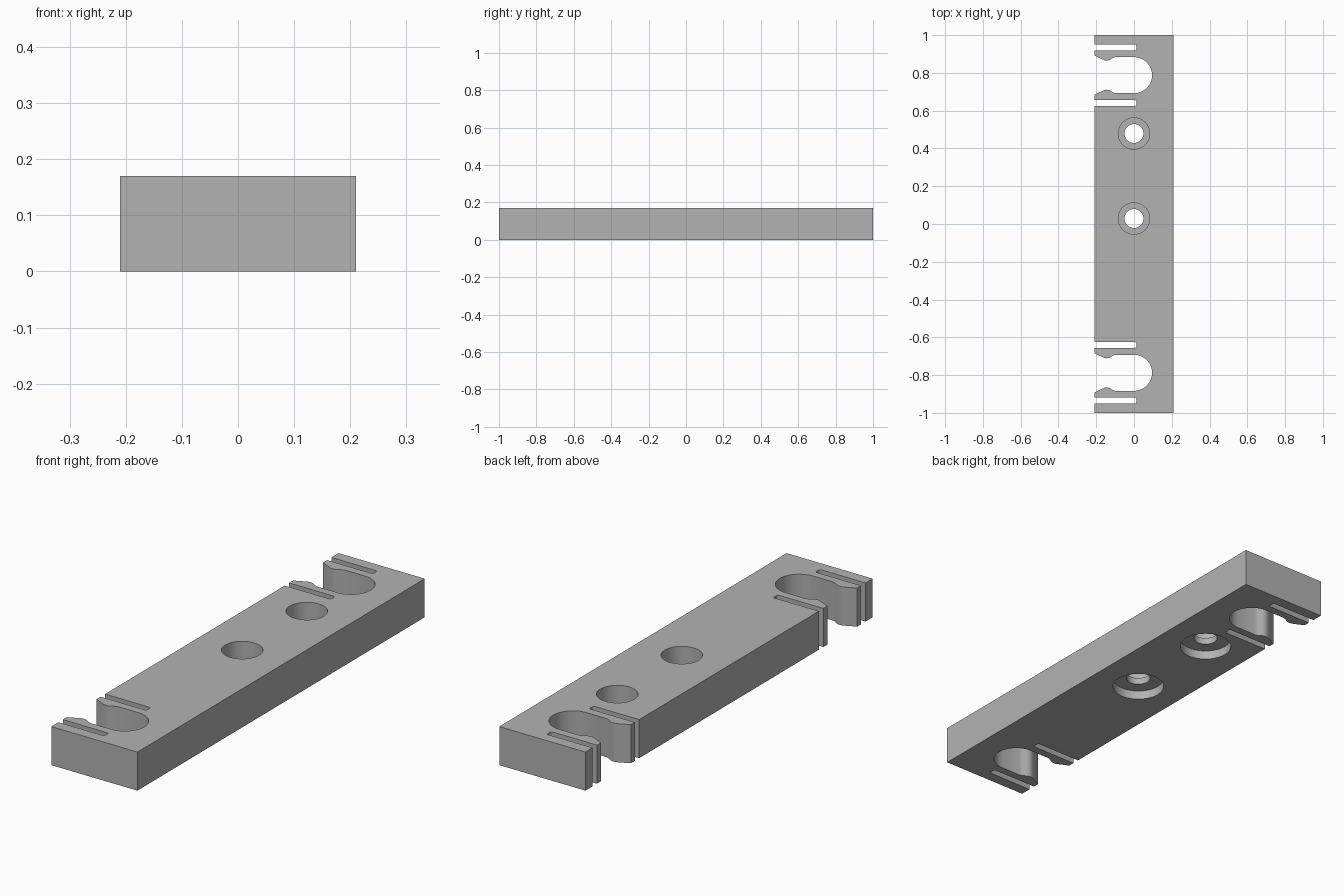
import bpy, bmesh, math

cube = bpy.data.objects.get("Cube")
if cube:
    bpy.data.objects.remove(cube)

HALF_W, HALF_L, HEIGHT = 0.21, 1.0, 0.17
CLIP_Y, CLIP_R = 0.788, 0.0955
SLOT_OFFSET, SLOT_R, SLOT_END = 0.147, 0.0155, 0.013

grey = bpy.data.materials.new("plain grey")
grey.use_nodes = True
grey.diffuse_color = (0.45, 0.45, 0.45, 1)
grey.node_tree.nodes["Principled BSDF"].inputs["Base Color"].default_value = grey.diffuse_color


def make_object(name, bm):
    bmesh.ops.recalc_face_normals(bm, faces=bm.faces[:])
    mesh = bpy.data.meshes.new(name)
    bm.to_mesh(mesh)
    bm.free()
    mesh.materials.append(grey)
    obj = bpy.data.objects.new(name, mesh)
    bpy.context.collection.objects.link(obj)
    return obj


def arc(cx, cy, r, start, end, steps):
    angles = [math.radians(start + (end - start) * i / steps) for i in range(steps + 1)]
    return [(cx + r * math.cos(a), cy + r * math.sin(a)) for a in angles]


def slot(y):
    """Thin flex slot open to the left edge, walked from low y to high y."""
    c = 0.008
    low, high = y - SLOT_R, y + SLOT_R
    return ([(-HALF_W, low)] + arc(SLOT_END - c, low + c, c, -90, 0, 4)
            + arc(SLOT_END - c, high - c, c, 0, 90, 4) + [(-HALF_W, high)])


def clip(y):
    """Round-ended pocket with a pinched mouth, walked from low y to high y."""
    lip = [(-HALF_W, 0.104), (-0.172, 0.086), (-0.157, 0.079), (-0.143, 0.077),
           (-0.129, 0.080), (-0.112, 0.091), (-0.098, CLIP_R)]
    lower = [(x, y - h) for x, h in lip]
    upper = [(x, y + h) for x, h in reversed(lip)]
    return lower + arc(0, y, CLIP_R, -90, 90, 32) + upper


# Bar outline with a clip between two slots at each end
outline = [(HALF_W, HALF_L), (HALF_W, -HALF_L), (-HALF_W, -HALF_L)]
for cy in (-CLIP_Y, CLIP_Y):
    outline += slot(cy - SLOT_OFFSET) + clip(cy) + slot(cy + SLOT_OFFSET)
outline.append((-HALF_W, HALF_L))

bm = bmesh.new()
base = bm.faces.new([bm.verts.new((x, y, 0)) for x, y in outline])
top = bmesh.ops.extrude_face_region(bm, geom=[base], use_keep_orig=True)
bmesh.ops.translate(bm, vec=(0, 0, HEIGHT),
                    verts=[g for g in top["geom"] if isinstance(g, bmesh.types.BMVert)])
bar = make_object("clip_bar", bm)

# Stepped screw holes: wide recess below, narrow throat, counterbore above
steps = [(0, -0.1), (0.109, -0.1), (0.109, 0.04), (0.05, 0.04),
         (0.05, 0.07), (0.083, 0.07), (0.083, 0.3), (0, 0.3)]
cutters = []
for y in (0.029, 0.479):
    bm = bmesh.new()
    verts = [bm.verts.new((r, 0, z)) for r, z in steps]
    edges = [bm.edges.new(pair) for pair in zip(verts, verts[1:])]
    bmesh.ops.spin(bm, geom=verts + edges, axis=(0, 0, 1), cent=(0, 0, 0),
                   angle=math.tau, steps=64)
    bmesh.ops.remove_doubles(bm, verts=bm.verts[:], dist=0.0001)
    cutter = make_object("screw_hole_cutter", bm)
    cutter.location.y = y
    cutter.hide_render = True
    cutters.append(cutter)
    cut = bar.modifiers.new("screw hole", 'BOOLEAN')
    cut.operation = 'DIFFERENCE'
    cut.solver = 'EXACT'
    cut.object = cutter

# Apply the cuts, then smooth the round walls
bpy.context.view_layer.update()
bpy.ops.object.select_all(action='DESELECT')
bpy.context.view_layer.objects.active = bar
bar.select_set(True)
for name in [m.name for m in bar.modifiers]:
    bpy.ops.object.modifier_apply(modifier=name)
for cutter in cutters:
    bpy.data.objects.remove(cutter)
bpy.ops.object.shade_smooth_by_angle(angle=math.radians(30))
